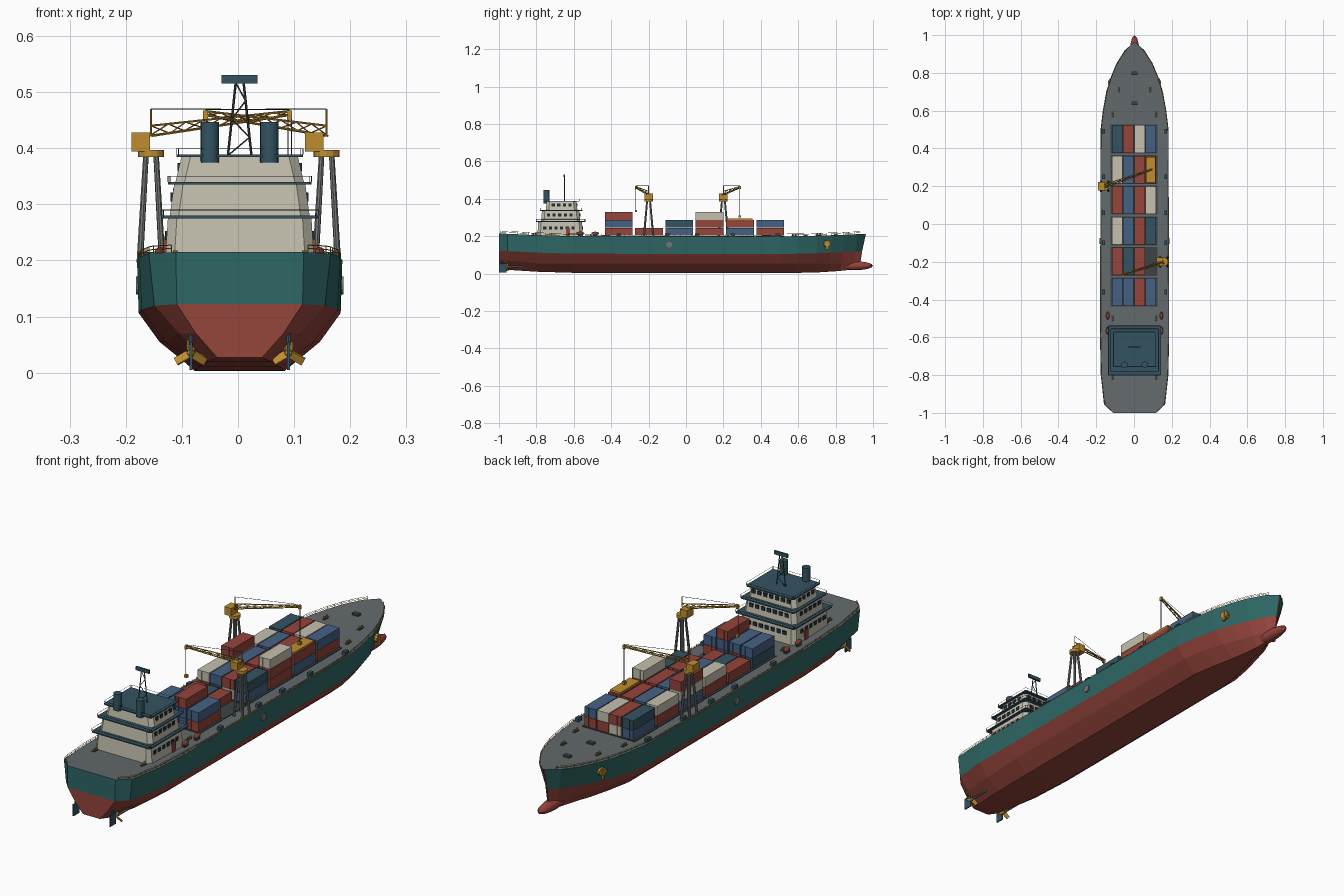
import bpy, bmesh, math
from mathutils import Vector, Matrix

if "Cube" in bpy.data.objects:
    bpy.data.objects.remove(bpy.data.objects["Cube"])

COLOURS = {
    "hull_teal": (.027, .135, .13), "red": (.30, .058, .044), "deck_grey": (.125, .145, .15),
    "cream": (.56, .53, .43), "blue": (.06, .12, .235), "slate": (.033, .088, .12),
    "gold": (.52, .27, .03), "glass": (.015, .03, .04), "steel": (.17, .18, .18), "dark_steel": (.045, .055, .06)}
MATS = {}
for name, rgb in COLOURS.items():
    m = bpy.data.materials.new(name)
    m.use_nodes = True
    m.diffuse_color = (*rgb, 1)
    m.node_tree.nodes["Principled BSDF"].inputs["Base Color"].default_value = (*rgb, 1)
    MATS[name] = m

CX = .003  # hull centre line


class Part:
    """Collects simple solids into one object."""
    def __init__(self, name):
        self.name, self.bm, self.mats = name, bmesh.new(), []

    def slot(self, mat):
        if mat not in self.mats:
            self.mats.append(mat)
        return self.mats.index(mat)

    def paint(self, verts, mat):
        for f in {f for v in verts for f in v.link_faces}:
            f.material_index = self.slot(mat)

    def box(self, c, size, mat, rot=0):
        mx = Matrix.Translation(c) @ Matrix.Rotation(rot, 4, 'Z') @ Matrix.Diagonal((*size, 1))
        self.paint(bmesh.ops.create_cube(self.bm, size=1, matrix=mx)["verts"], mat)

    def strut(self, a, b, r, mat, r2=None, sides=6):
        a, b = Vector(a), Vector(b)
        d = b - a
        mx = Matrix.Translation((a + b) / 2) @ d.to_track_quat('Z', 'Y').to_matrix().to_4x4()
        self.paint(bmesh.ops.create_cone(self.bm, cap_ends=True, segments=sides, radius1=r,
                   radius2=r if r2 is None else r2, depth=d.length, matrix=mx)["verts"], mat)

    def ball(self, c, size, mat):
        mx = Matrix.Translation(c) @ Matrix.Diagonal((*size, 1))
        self.paint(bmesh.ops.create_uvsphere(self.bm, u_segments=12, v_segments=8, radius=1, matrix=mx)["verts"], mat)

    def loft(self, rings, mat_of):
        rows = [[self.bm.verts.new(p) for p in ring] for ring in rings]
        n = len(rows[0])
        for a, b in zip(rows, rows[1:]):
            for i in range(n):
                f = self.bm.faces.new((a[i], a[(i + 1) % n], b[(i + 1) % n], b[i]))
                f.material_index = self.slot(mat_of(i))
        for row in (rows[0], rows[-1]):
            self.bm.faces.new(row).material_index = self.slot(mat_of(None))

    def done(self, smooth=False):
        bmesh.ops.recalc_face_normals(self.bm, faces=self.bm.faces)
        me = bpy.data.meshes.new(self.name)
        self.bm.to_mesh(me)
        self.bm.free()
        for m in self.mats:
            me.materials.append(MATS[m])
        ob = bpy.data.objects.new(self.name, me)
        bpy.context.collection.objects.link(ob)
        if smooth:
            bpy.context.view_layer.objects.active = ob
            ob.select_set(True)
            bpy.ops.object.shade_smooth_by_angle()
            ob.select_set(False)
        return ob


# Hull: y, then half widths at deck, waterline, bilge, keel, then keel height
STATIONS = [
    (-1, .114, .112, .078, .040, .027), (-.955, .162, .152, .108, .055, .020),
    (-.8, .179, .175, .132, .072, .010), (-.6, .183, .18, .143, .08, .004),
    (.5, .18, .176, .14, .08, .003), (.6, .168, .16, .122, .062, .004),
    (.7, .15, .135, .095, .04, .006), (.78, .125, .103, .066, .024, .010),
    (.85, .096, .072, .042, .014, .014), (.92, .052, .034, .018, .007, .02), (.962, .003, .003, .003, .003, .024)]


def deck_z(y):
    return .196 + .019 * abs(y) ** 3


def deck_w(y):
    for a, b in zip(STATIONS, STATIONS[1:]):
        if a[0] <= y <= b[0]:
            return a[1] + (b[1] - a[1]) * (y - a[0]) / (b[0] - a[0])
    return 0


hull = Part("hull")
rings = []
for y, wd, ww, wb, wk, zk in STATIONS:
    rake = max(0, (y - .7) / .26)
    zw = .102 + .02 * abs(y) ** 3
    side = [(wd, y, deck_z(y)), (ww, y - .02 * rake, zw), (wb, y - .03 * rake, .055 if y > -.9 else .07),
            (wk, y - .05 * rake, zk)]
    rings.append([(CX + x, q, z) for x, q, z in side] + [(CX - x, q, z) for x, q, z in reversed(side)])
zone = ["hull_teal", "red", "red", "red", "red", "red", "hull_teal", "deck_grey"]
hull.loft(rings, lambda i: "red" if i is None else zone[i])
# Paint the transom above the waterline
bmesh.ops.bisect_plane(hull.bm, geom=[f for f in hull.bm.faces if len(f.verts) == 8] +
                       [e for f in hull.bm.faces if len(f.verts) == 8 for e in f.edges],
                       plane_co=(0, 0, .122), plane_no=(0, 0, 1))
for f in hull.bm.faces:
    if f.calc_center_median().y < -.999 and f.calc_center_median().z > .122:
        f.material_index = hull.slot("hull_teal")
hull.done()

bulb = Part("bulbous_bow")
bulb.ball((CX, .9, .042), (.026, .1, .024), "red")
bulb.done(True)

# Fittings on the hull sides: anchors and round doors
fit = Part("hull_fittings")
for s in (-1, 1):
    fit.strut((CX + s * .178, -.09, .155), (CX + s * .185, -.09, .155), .016, "steel", sides=16)
    fit.strut((CX + s * .118, .75, .16), (CX + s * .137, .755, .16), .018, "gold", sides=10)
    fit.box((CX + s * .137, .755, .15), (.008, .012, .042), "gold")
fit.done()

# Rudders and propellers
gear = Part("rudders_and_propellers")
for s in (-1, 1):
    x = CX + s * .087
    gear.box((x, -.98, .03), (.005, .038, .05), "slate")
    gear.strut((x, -.985, .05), (x, -.975, .085), .004, "slate")
    gear.strut((x, -.955, .035), (x, -.84, .035), .005, "steel")
    gear.ball((x, -.955, .035), (.007, .01, .007), "gold")
    for k in range(3):
        a = math.radians(30 + 120 * k)
        mx = (Matrix.Translation((x, -.955, .035)) @ Matrix.Rotation(a, 4, 'Y') @ Matrix.Translation((.018, 0, 0))
              @ Matrix.Rotation(.6, 4, 'X') @ Matrix.Diagonal((.026, .004, .016, 1)))
        gear.paint(bmesh.ops.create_cube(gear.bm, size=1, matrix=mx)["verts"], "gold")
gear.done()

# Handrails along both deck edges
rail = Part("deck_rails")
ys = [-.99 + .03 * i for i in range(65)]
for s in (-1, 1):
    pts = [Vector((CX + s * (deck_w(y) - .003), y, deck_z(y))) for y in ys]
    for i, p in enumerate(pts):
        ends = abs(p.y) > .52
        rail.strut(p, p + Vector((0, 0, .013)), .0009, "gold", sides=4)
        if i:
            for h in ((.007, .013) if ends else (.004, .008)):
                up = Vector((0, 0, h))
                rail.strut(pts[i - 1] + up, p + up, .0009, "gold", sides=4)
rail.done()

# Deck gear: bollards, lockers, rescue boats
deck = Part("deck_gear")
for y, x in ((.71, .083), (.58, .115), (-.5, .115), (-.81, .115)):
    for s in (-1, 1):
        z = deck_z(y)
        for d in (-.008, .008):
            deck.strut((CX + s * x, y + d, z - .002), (CX + s * x, y + d, z + .012), .004, "gold", sides=8)
        deck.box((CX + s * x, y, z + .001), (.012, .03, .004), "dark_steel")
for s in (-1, 1):
    for y in (.49, .25, .06, -.1, -.36):
        deck.box((CX + s * .165, y, .205), (.015, .024, .02), "slate")
    for y in (-.485, -.565):
        deck.ball((CX + s * .142, y, .215), (.009, .021, .009), "red")
        deck.box((CX + s * .142, y, .203), (.012, .026, .012), "dark_steel")
for y in (.64, .8):
    deck.box((CX, y, deck_z(y) + .003), (.03, .02, .01), "dark_steel")
deck.done()

# Cargo stacks, each string read from the bottom up
KEY = {"R": "red", "B": "blue", "C": "cream", "S": "slate"}
ROWS = [("BS", "CR", "RC", "RB"), ("RC", "RB", "BR", "BR"), ("BCR", "RB", "BR", "RRC"),
        ("RC", "SB", "CR", "BS"), ("R", "S", "R", ""), ("SB", "RB", "BBR", "RB")]
cargo, frames = Part("containers"), Part("container_hatches")
for r, row in enumerate(ROWS):
    y = .45 - .162 * r
    frames.box((0, y, .197), (.25, .154, .01), "dark_steel")
    for c, stack in enumerate(row):
        x = -.0885 + .059 * c
        for t, k in enumerate(stack):
            z = .223 + .0425 * t
            cargo.box((x, y, z), (.055, .146, .041), KEY[k])
            # Door bars and corner posts
            for s in (-1, 1):
                for d in (-.026, -.009, .009, .026):
                    cargo.box((x + d, y + s * .073, z), (.003, .0025, .041), KEY[k])
frames.done()
cargo.done()


# Superstructure tiers with cut corners
def ring(wx, y0, y1, z, c):
    return [(CX + x, y, z) for x, y in ((-wx + c, y0), (wx - c, y0), (wx, y0 + c), (wx, y1 - c),
            (wx - c, y1), (-wx + c, y1), (-wx, y1 - c), (-wx, y0 + c))]


house, roofs, windows = Part("deckhouse"), Part("deckhouse_roofs"), Part("deckhouse_windows")
for w0, w1, y0, y1, z0, z1, over in ((.133, .128, -.795, -.55, .195, .275, .012),
                                     (.125, .117, -.775, -.565, .277, .335, .011),
                                     (.115, .104, -.75, -.58, .337, .384, .009)):
    house.loft([ring(w0, y0, y1, z0, .016), ring(w1, y0 + .005, y1 - .006, z1, .016)], lambda i: "cream")
    top = [ring(w1 + over, y0 - .006, y1 + over, z, .004) for z in (z1, z1 + .005)]
    roofs.loft(top, lambda i: "slate")
    zc, wm = z0 + .62 * (z1 - z0), w0 + .62 * (w1 - w0)
    for i in range(7):
        windows.box((CX + (i - 3) * .028, y1 - .003, zc), (.017, .007, .016), "glass")
    n = int((y1 - y0 - .05) / .03)
    for s in (-1, 1):
        for i in range(n):
            windows.box((CX + s * wm, y0 + .04 + i * .03, zc), (.006, .017, .016), "glass")
    # Roof rails
    for p, q in zip(top[1], top[1][1:] + top[1][:1]):
        a, b = Vector(p), Vector(q)
        roofs.strut(a + Vector((0, 0, .01)), b + Vector((0, 0, .01)), .0007, "dark_steel", sides=4)
        roofs.strut(a, a + Vector((0, 0, .01)), .0007, "dark_steel", sides=4)
for s in (-1, 1):
    windows.box((CX + s * .132, -.63, .22), (.007, .022, .046), "red")
house.done()
roofs.done()
windows.done()

funnels = Part("funnels")
for s in (-1, 1):
    funnels.strut((CX + s * .053, -.745, .375), (CX + s * .053, -.745, .447), .0165, "slate", sides=20)
funnels.done(True)

# Signal mast with crossed bracing
mast = Part("signal_mast")


def leg(s, t):
    return Vector((CX + s * (.021 - .014 * t), -.65, .387 + .13 * t))


for s in (-1, 1):
    mast.strut(leg(s, 0), leg(s, 1), .0022, "dark_steel")
for i in range(4):
    s = 1 if i % 2 else -1
    mast.strut(leg(s, i / 4), leg(-s, (i + 1) / 4), .0013, "dark_steel")
mast.box((CX, -.65, .523), (.064, .008, .015), "slate")
mast.done()


# Deck cranes: trestle, cab, lattice jib, hoist
def crane(name, x, y, cab_x, tip, hook_z):
    p = Part(name)
    for sx in (-1, 1):
        for sy in (-1, 1):
            p.strut((x + sx * .02, y + sy * .025, .196), (x + sx * .009, y + sy * .008, .388), .006, "steel", .005, 8)
    p.strut((x, y, .384), (x, y, .397), .023, "gold", sides=12)
    p.box((cab_x, y, .411), (.033, .045, .034), "gold")
    root, tip = Vector((x, y, .422)), Vector(tip)
    along = tip - root
    across = Vector((-along.y, along.x, 0)).normalized()

    def chord(k, t):
        off = (across * .009, across * -.009, Vector((0, 0, .018)))[k]
        return root + along * t + off * (1 - .6 * t)

    for k in range(3):
        p.strut(chord(k, 0), chord(k, 1), .002, "gold", sides=5)
        for i in range(8):
            a, b = (k, (k + 1) % 3) if i % 2 else ((k + 1) % 3, k)
            p.strut(chord(a, i / 8), chord(b, (i + 1) / 8), .0012, "gold", sides=4)
    p.box(tip, (.009, .012, .016), "gold")
    # Stay wire, hoist wire and hook block
    p.strut((x, y, .425), (x, y, .47), .002, "gold")
    p.strut((x, y, .47), tip + Vector((0, 0, .01)), .0009, "dark_steel", sides=4)
    for d in (-.003, .003):
        p.strut(tip + Vector((d, 0, 0)), (tip.x + d, tip.y, hook_z), .0009, "dark_steel", sides=4)
    p.box((tip.x, tip.y, hook_z), (.012, .012, .012), "gold")
    return p


crane("aft_crane", .158, -.2, .136, (-.058, -.268, .459), .335).done()
fore = crane("fore_crane", -.155, .2, -.173, (.092, .288, .459), .305)
fore.box((.0885, .288, .291), (.05, .135, .008), "gold")
fore.done()
